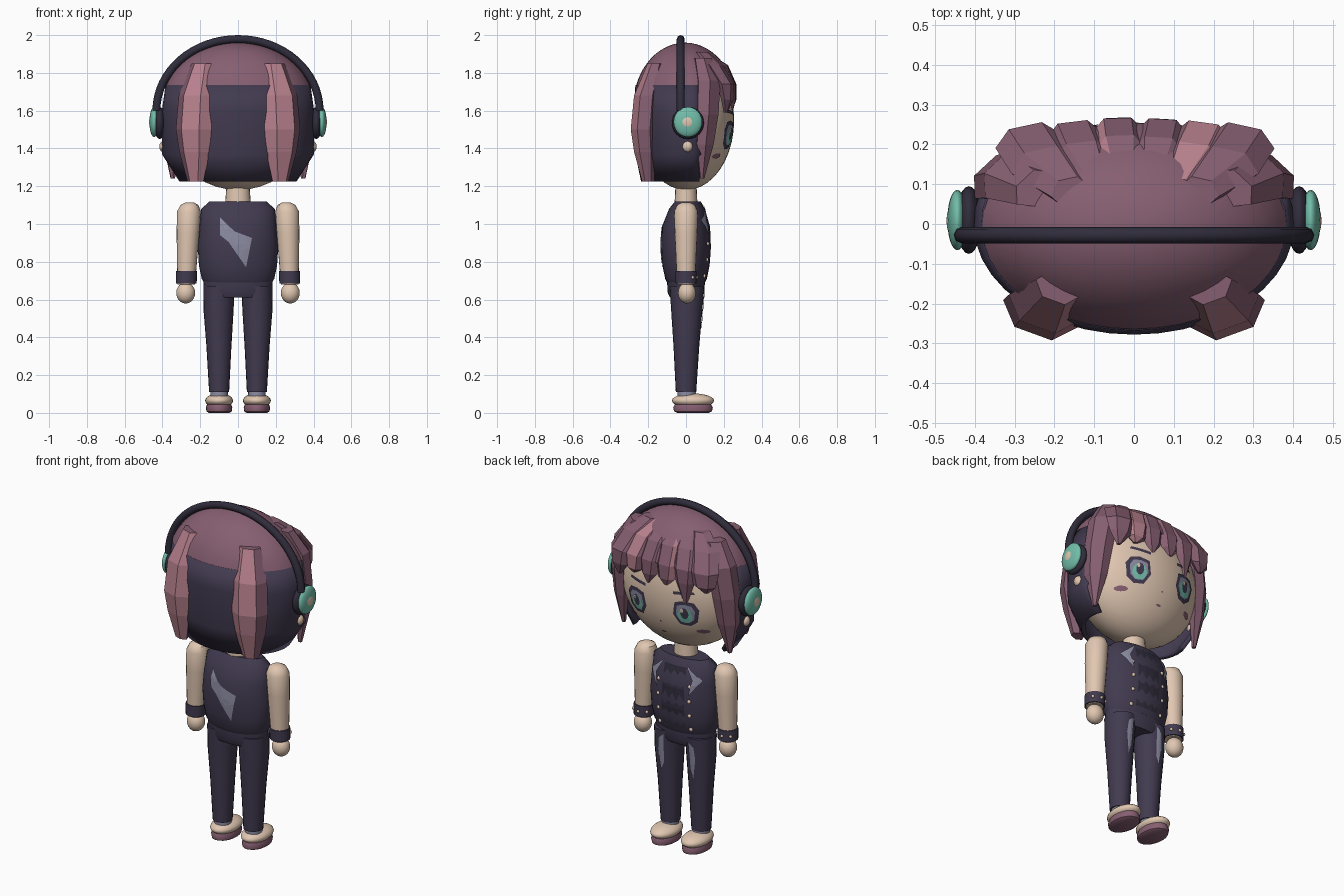
import bpy, bmesh, math
from mathutils import Matrix, Vector
from mathutils.bvhtree import BVHTree

if "Cube" in bpy.data.objects:
    bpy.data.objects.remove(bpy.data.objects["Cube"])


def material(name, r, g, b):
    m = bpy.data.materials.new(name)
    m.use_nodes = True
    m.diffuse_color = (r, g, b, 1)
    m.node_tree.nodes["Principled BSDF"].inputs["Base Color"].default_value = (r, g, b, 1)
    return m


purple = material("plum hair", .24, .114, .165)
pink = material("pink highlight", .48, .22, .27)
navy = material("dark navy", .054, .043, .08)
black = material("headphone black", .03, .026, .045)
skin = material("skin", .75, .57, .44)
teal = material("teal", .17, .51, .40)
lilac = material("lilac grey", .26, .26, .36)


def finish(name, bm, mats, angle=40, recalc=True):
    """Turn a bmesh into a shaded object."""
    if recalc:
        bmesh.ops.recalc_face_normals(bm, faces=bm.faces)
    me = bpy.data.meshes.new(name)
    bm.to_mesh(me)
    bm.free()
    ob = bpy.data.objects.new(name, me)
    bpy.context.collection.objects.link(ob)
    for m in mats:
        me.materials.append(m)
    if angle:
        bpy.ops.object.select_all(action='DESELECT')
        ob.select_set(True)
        bpy.context.view_layer.objects.active = ob
        bpy.ops.object.shade_smooth_by_angle(angle=math.radians(angle))
    return ob


def loft(name, rings, mats, sides=20, turn=0, angle=40, arc=None, stripe=()):
    """Skin horizontal ellipses given as (x, y, z, rx, ry); arc leaves the tube open."""
    bm = bmesh.new()
    rows = []
    a0, a1 = arc or (0, 2 * math.pi)
    for x, y, z, rx, ry in rings:
        row = []
        for i in range(sides + bool(arc)):
            t = a0 + (a1 - a0) * i / sides
            p = Matrix.Rotation(turn, 3, 'Z') @ Vector((rx * math.cos(t), ry * math.sin(t), 0))
            row.append(bm.verts.new(p + Vector((x, y, z))))
        rows.append(row)
    for lo, hi in zip(rows, rows[1:]):
        for i in range(sides):
            j = (i + 1) % len(lo)
            f = bm.faces.new((lo[i], lo[j], hi[j], hi[i]))
            f.material_index = int(i in stripe)
    if not arc:
        bm.faces.new(rows[0])
        bm.faces.new(rows[-1])
    return finish(name, bm, mats, angle)


def ball(name, pos, radii, mat, seg=24):
    bm = bmesh.new()
    bmesh.ops.create_uvsphere(bm, u_segments=seg, v_segments=seg // 2, radius=1,
                              matrix=Matrix.Translation(pos) @ Matrix.Diagonal((*radii, 1)))
    return finish(name, bm, [mat], 60)


def tree(ob):
    return BVHTree.FromPolygons([v.co for v in ob.data.vertices],
                                [p.vertices[:] for p in ob.data.polygons])


def decal(name, pts, target, side, mat, lift=.005):
    """Thin plate of (x, z) points laid on a surface seen along y."""
    bm = bmesh.new()
    bm.faces.new([bm.verts.new((x, 0, z)) for x, z in pts])
    bmesh.ops.triangulate(bm, faces=bm.faces)
    bmesh.ops.subdivide_edges(bm, edges=bm.edges, cuts=2, use_grid_fill=True)
    for v in bm.verts:
        hit = target.ray_cast(Vector((v.co.x, side * 2, v.co.z)), Vector((0, -side, 0)))[0]
        v.co.y = (hit.y if hit else 0) + side * lift
    bm.normal_update()
    for f in bm.faces:
        if f.normal.y * side < 0:
            f.normal_flip()
    return finish(name, bm, [mat], 0, recalc=False)


def oval(x, z, rx, rz, n=12):
    return [(x + rx * math.cos(2 * math.pi * i / n), z + rz * math.sin(2 * math.pi * i / n)) for i in range(n)]


# Head and hair cap
head = ball("head", (0, 0, 1.55), (.38, .255, .37), skin, 40)
cap = [(0, -.005, 1.62 + .34 * math.sin(a), .405 * math.cos(a), .275 * math.cos(a))
       for a in [.345 + (1.54 - .345) * i / 12 for i in range(13)]]
loft("hair_cap", cap, [purple], 40)

# Dark hair shell round the back and sides
shell = loft("back_hair", [(0, 0, 1.735, .384, .268), (0, 0, 1.6, .403, .278), (0, 0, 1.37, .403, .268),
                           (0, 0, 1.225, .31, .238)], [navy], 24, arc=(math.pi - .3, 2 * math.pi + .3))
thick = shell.modifiers.new("thickness", 'SOLIDIFY')
thick.thickness = .025
thick.offset = -1 if shell.data.polygons[12].normal.y < 0 else 1

# Face
face = tree(head)
eye = [(-.055, .065), (.0, .078), (.05, .07), (.075, .03), (.06, -.045), (.02, -.075), (-.035, -.07), (-.068, -.01)]
for s, side in ((1, "left"), (-1, "right")):
    ex, ez = .155, 1.47
    for part, k, mat, lift in (("outline", 1, navy, .005), ("white", .74, lilac, .008)):
        decal(f"{side}_eye_{part}", [(s * (ex + x * k), ez + z * k) for x, z in eye], face, 1, mat, lift)
    decal(f"{side}_iris", oval(s * ex, ez - .01, .04, .046), face, 1, teal, .010)
    decal(f"{side}_pupil", oval(s * ex, ez + .005, .022, .034), face, 1, navy, .012)
    decal(f"{side}_glint", oval(s * ex + .012, ez + .022, .009, .013, 6), face, 1, skin, .014)
    decal(f"{side}_brow", [(s * .09, 1.595), (s * .2, 1.605), (s * .21, 1.59), (s * .09, 1.578)], face, 1, navy)
    decal(f"{side}_blush", oval(s * .225, 1.36, .032, .014), face, 1, purple)
decal("mouth", oval(0, 1.32, .016, .006, 8), face, 1, purple)
decal("nose", oval(0, 1.39, .006, .006, 6), face, 1, purple)


# Hair locks: path points are (x, y, z, half width, half thickness)
def lock(name, s, pts, turn, stripe):
    rings = [(s * x, y, z, w, d) for x, y, z, w, d in pts]
    flip = stripe if s > 0 else [(2 - i) % 6 for i in stripe]
    return loft(name, rings, [purple, pink], 6, s * turn, 0, stripe=flip)


for s, side in ((1, "left"), (-1, "right")):
    lock(f"{side}_back_lock", s, [(.19, -.16, 1.85, .06, .04), (.225, -.21, 1.68, .095, .06),
                                  (.235, -.225, 1.5, .1, .062), (.23, -.215, 1.38, .085, .055),
                                  (.225, -.2, 1.225, .045, .03)], .35, [3, 4])
    lock(f"{side}_side_lock", s, [(.25, .09, 1.88, .06, .04), (.315, .12, 1.76, .08, .055),
                                  (.345, .115, 1.58, .075, .05), (.35, .1, 1.42, .06, .04),
                                  (.345, .085, 1.24, .012, .012)], -.75, [])

# Fringe: x at the tip, tip height, half width, highlighted sides
for i, (x, tip, w, stripe) in enumerate([(-.265, 1.62, .085, []), (-.15, 1.54, .075, []), (-.04, 1.62, .07, [2]),
                                         (.07, 1.6, .07, []), (.17, 1.63, .075, [0, 1]), (.27, 1.59, .085, [])]):
    out = abs(x)
    loft(f"fringe_lock_{i + 1}", [(x * .6, .08, 1.91, w * .6, .04), (x * .85, .185 - out * .15, 1.84, w, .05),
                                  (x, .23 - out * .08, 1.74, w, .045), (x * 1.03, .245 - out * .1, 1.66, w * .75, .03),
                                  (x * 1.05, .25 - out * .15, tip, .012, .01)],
         [purple, pink], 6, -x * .8, 0, stripe=stripe)

# Headphones
bpy.ops.object.select_all(action='DESELECT')
curve = bpy.data.curves.new("headband", 'CURVE')
curve.dimensions = '3D'
curve.bevel_depth = .021
curve.bevel_resolution = 2
curve.use_fill_caps = True
spline = curve.splines.new('POLY')
spline.points.add(32)
for i, p in enumerate(spline.points):
    a = math.pi * i / 32
    p.co = (.432 * math.cos(a), -.028, 1.6 + .379 * math.sin(a), 1)
curve.materials.append(black)
band = bpy.data.objects.new("headband", curve)
bpy.context.collection.objects.link(band)

# Neck and torso
loft("neck", [(0, 0, 1.08, .07, .062), (0, 0, 1.22, .06, .055)], [skin])
torso = loft("vest", [(0, 0, .69, .18, .1), (0, 0, .71, .192, .11), (0, 0, .78, .207, .125), (0, 0, .88, .213, .132),
                      (0, 0, .99, .203, .126), (0, .005, 1.08, .195, .095), (0, .01, 1.12, .15, .068)], [navy], 28)
body = tree(torso)
bolt = [(-.096, 1.037), (-.02, .962), (.074, .926), (0, .908), (.043, .771), (-.05, .905), (-.096, .942), (-.03, .945)]
decal("back_bolt", bolt, body, -1, lilac)
decal("front_panel", [(-.07, 1.08), (.07, 1.08), (.075, .72), (-.075, .72)], body, 1, black, .003)
for s, side in ((1, "left"), (-1, "right")):
    decal(f"{side}_lapel", [(s * x, z) for x, z in ((.07, 1.1), (.165, 1.02), (.1, .93), (.115, 1.02))],
          body, 1, lilac, .012)
    for k in range(4):
        z = .98 - k * .085
        hit = body.ray_cast(Vector((s * .1, 2, z)), Vector((0, -1, 0)))[0]
        ball(f"{side}_button_{k + 1}", hit, (.011, .009, .011), skin, 10)

# Hips
loft("hips", [(0, 0, .61, .165, .085), (0, 0, .64, .182, .098), (0, 0, .7, .184, .1)], [navy], 28)

for s, side in ((1, "left"), (-1, "right")):
    # Ear cups and lobes
    ball(f"{side}_cup_cushion", (s * .415, .01, 1.535), (.032, .085, .085), black)
    ball(f"{side}_cup", (s * .444, .01, 1.54), (.025, .076, .08), teal)
    ball(f"{side}_cup_button", (s * .456, .008, 1.54), (.015, .04, .04), skin)
    ball(f"{side}_ear_stud", (s * .395, .008, 1.41), (.022, .028, .03), skin, 16)
    # Arms
    loft(f"{side}_arm", [(s * x, 0, z, r, r) for x, z, r in (
        (.255, 1.115, .02), (.257, 1.1, .048), (.26, 1.065, .063), (.265, .95, .06), (.274, .68, .047))], [skin])
    loft(f"{side}_cuff", [(s * .274, 0, .685, .055, .055), (s * .272, 0, .75, .056, .056)], [navy])
    for k in range(3):
        a = math.radians(90 - s * (k - 1) * 50)
        ball(f"{side}_cuff_stud_{k + 1}", (s * .273 + .056 * math.cos(a), .056 * math.sin(a), .717),
             (.009, .009, .009), skin, 8)
    ball(f"{side}_hand", (s * .277, .005, .635), (.05, .047, .056), skin)
    # Legs and shoes
    leg = loft(f"{side}_leg", [(s * .1, .005, .67, .082, .092), (s * .103, .004, .55, .08, .083),
                               (s * .101, .002, .35, .066, .068), (s * .1, 0, .11, .053, .054)], [navy])
    rip = [(.08, .65), (.115, .62), (.108, .54), (.122, .55), (.105, .43), (.098, .5), (.085, .48)]
    decal(f"{side}_leg_tear", [(s * x, z) for x, z in rip], tree(leg), 1, lilac)
    loft(f"{side}_sock", [(s * .1, .005, .07, .048, .05), (s * .1, .003, .125, .045, .047)], [lilac])
    ball(f"{side}_shoe", (s * .1, .037, .065), (.074, .112, .038), skin)
    loft(f"{side}_sole", [(s * .1, .037, z, r, r * 1.5) for z, r in (
        (0, .055), (.008, .067), (.028, .07), (.045, .064))], [purple], 24)
